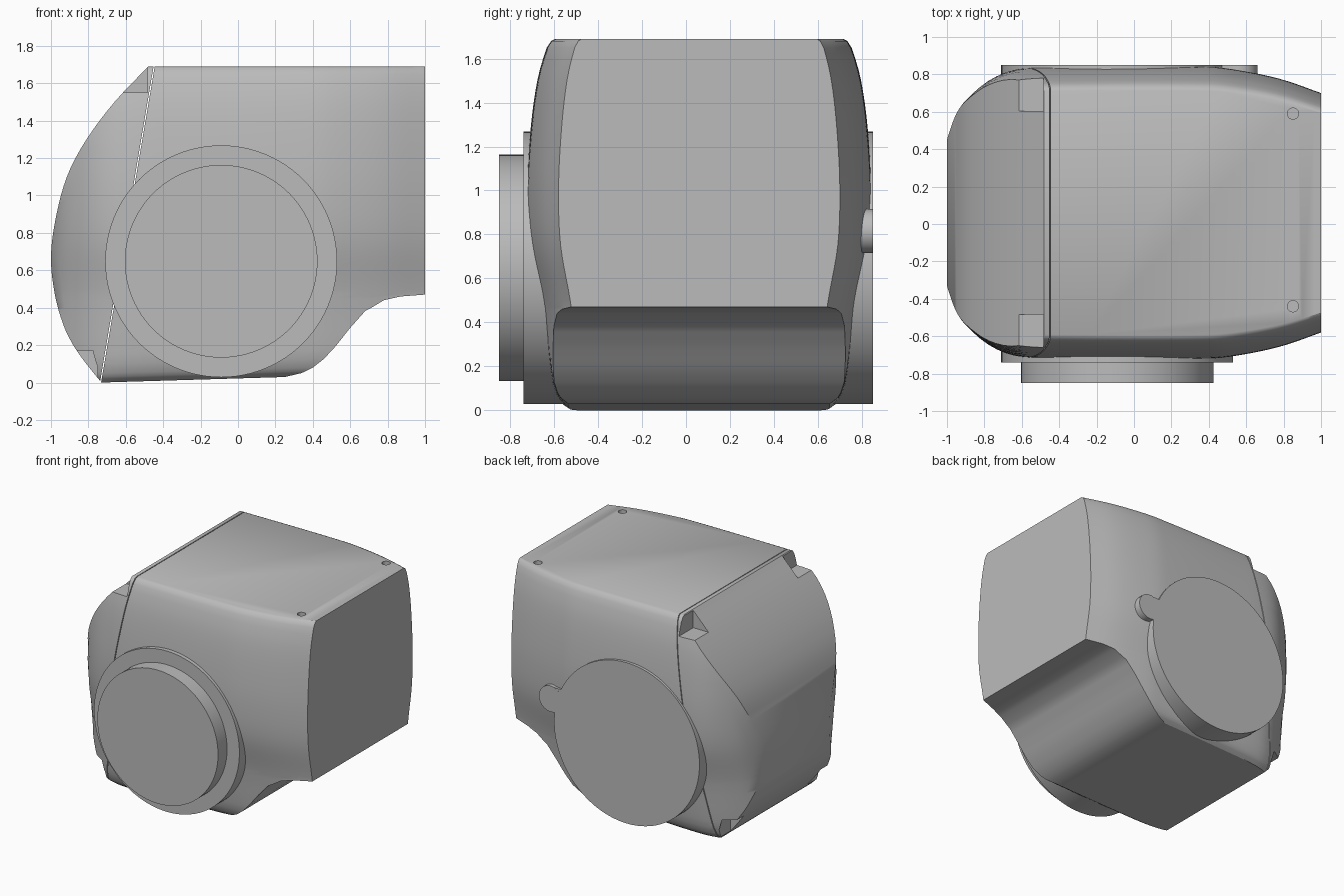
import bpy, bmesh, math
from mathutils import Vector, Matrix

cube = bpy.data.objects.get("Cube")
if cube:
    bpy.data.objects.remove(cube, do_unlink=True)

grey = bpy.data.materials.new("light grey")
grey.use_nodes = True
grey.diffuse_color = (0.5, 0.5, 0.5, 1)
grey.node_tree.nodes["Principled BSDF"].inputs["Base Color"].default_value = (0.5, 0.5, 0.5, 1)

MID_Y = 0.06
# Body shape: left end, right end, half width along x, width factor along z
LEFT = [(0, -.73), (.1, -.81), (.2, -.88), (.3, -.93), (.45, -.975), (.65, -1),
        (.85, -.98), (1.1, -.915), (1.3, -.81), (1.5, -.66), (1.69, -.48)]
RIGHT = [(0, .25), (.02, .34), (.05, .4), (.1, .46), (.17, .52), (.28, .6),
         (.38, .68), (.44, .78), (.46, .87), (.47, 1), (1.7, 1)]
WIDTH = [(-1, .4), (-.95, .53), (-.9, .6), (-.8, .69), (-.7, .745), (-.6, .77),
         (-.4, .78), (.4, .78), (.6, .755), (.8, .71), (1, .64)]
TAPER = [(0, .76), (.03, .81), (.1, .85), (.47, .91), (.75, .985), (1, 1),
         (1.27, .98), (1.5, .94), (1.65, .885), (1.68, .86), (1.69, .835)]


def curve(keys, t, smooth=True):
    """Interpolate a key list, smoothly or with straight pieces."""
    t = min(max(t, keys[0][0]), keys[-1][0])
    i = next(k for k in range(len(keys) - 1) if t <= keys[k + 1][0])
    (a, p), (b, q) = keys[i], keys[i + 1]
    u = (t - a) / (b - a)
    if not smooth:
        return p + (q - p) * u

    def slope(k):
        lo, hi = keys[max(k - 1, 0)], keys[min(k + 1, len(keys) - 1)]
        return (hi[1] - lo[1]) / (hi[0] - lo[0]) * (b - a)
    m, n = slope(i), slope(i + 1)
    return (p * (2*u**3 - 3*u*u + 1) + m * (u**3 - 2*u*u + u)
            + q * (3*u*u - 2*u**3) + n * (u**3 - u*u))


def finish(name, bm):
    bmesh.ops.recalc_face_normals(bm, faces=bm.faces)
    me = bpy.data.meshes.new(name)
    bm.to_mesh(me)
    bm.free()
    me.materials.append(grey)
    ob = bpy.data.objects.new(name, me)
    bpy.context.collection.objects.link(ob)
    return ob


def activate(ob):
    bpy.ops.object.select_all(action='DESELECT')
    ob.select_set(True)
    bpy.context.view_layer.objects.active = ob


def shade(ob):
    activate(ob)
    bpy.ops.object.shade_smooth_by_angle(angle=math.radians(32))


def body_mesh(steps=44):
    """Stack of plan outlines from the underside to the top."""
    bm = bmesh.new()
    levels = sorted({k[0] for k in RIGHT[:-1]} | {k[0] for k in TAPER}
                    | {round(.05 * i, 2) for i in range(1, 34)})
    rings = []
    for z in levels:
        x0, x1 = curve(LEFT, z), curve(RIGHT, z, False)
        xs = [x0 + (x1 - x0) * i / steps for i in range(steps + 1)]
        ring = []
        for side, row in ((-1, xs), (1, xs[::-1])):
            for x in row:
                half = curve(WIDTH, x) * curve(TAPER, z)
                lift = .03 * (x + .73) * max(0, 1 - z / .4)
                ring.append(bm.verts.new((x, MID_Y + side * half, z + lift)))
        rings.append(ring)
    for low, high in zip(rings, rings[1:]):
        for i in range(len(low)):
            j = (i + 1) % len(low)
            bm.faces.new((low[i], low[j], high[j], high[i]))
    bm.faces.new(rings[0])
    bm.faces.new(rings[-1])
    return bm


def half_body(name, keep_right):
    """One side of the slanted seam, with a hairline gap."""
    bm = body_mesh()
    normal = Vector((1.65, 0, -.28)).normalized()
    co = Vector((-.45, 0, 1.68)) + normal * (.003 if keep_right else -.003)
    cut = bmesh.ops.bisect_plane(bm, geom=bm.verts[:] + bm.edges[:] + bm.faces[:],
                                 plane_co=co, plane_no=normal,
                                 clear_inner=keep_right, clear_outer=not keep_right)
    edges = [e for e in cut['geom_cut'] if isinstance(e, bmesh.types.BMEdge)]
    bmesh.ops.holes_fill(bm, edges=edges, sides=0)
    return finish(name, bm)


def cylinder(bm, centre, r, y0, y1, sides=96):
    turn = Matrix.Translation((centre[0], (y0 + y1) / 2, centre[1])) @ Matrix.Rotation(math.pi / 2, 4, 'X')
    bmesh.ops.create_cone(bm, cap_ends=True, segments=sides, radius1=r, radius2=r,
                          depth=abs(y1 - y0), matrix=turn)


def disc(name, centre, r, y0, y1):
    bm = bmesh.new()
    cylinder(bm, centre, r, y0, y1)
    return finish(name, bm)


def box(bm, lo, hi):
    lo, hi = Vector(lo), Vector(hi)
    bmesh.ops.create_cube(bm, size=1, matrix=Matrix.Translation((lo + hi) / 2)
                          @ Matrix.Diagonal((*(hi - lo), 1)))


def carve(ob, cutter):
    mod = ob.modifiers.new("carve", 'BOOLEAN')
    mod.operation, mod.solver, mod.object = 'DIFFERENCE', 'EXACT', cutter
    activate(ob)
    bpy.ops.object.modifier_apply(modifier=mod.name)
    bpy.data.objects.remove(cutter, do_unlink=True)


# Main housing with two screw holes on top
housing = half_body("housing", True)
bm = bmesh.new()
for y in (-.44, .59):
    bmesh.ops.create_cone(bm, cap_ends=True, segments=24, radius1=.03, radius2=.03,
                          depth=.1, matrix=Matrix.Translation((.85, y, 1.71)))
holes = finish("screw_hole_cutter", bm)
holes.hide_render = True
carve(housing, holes)

# Curved cover with four latch notches
cover = half_body("curved_cover", False)
bm = bmesh.new()
for side in (-1, 1):
    for inner, outer, low, high in ((.545, .72, (-.75, 1.55), (-.485, 1.8)),
                                    (.47, .61, (-1.1, -.1), (-.75, .17))):
        ys = sorted((MID_Y + side * inner, MID_Y + side * outer))
        box(bm, (low[0], ys[0], low[1]), (high[0], ys[1], high[1]))
notches = finish("notch_cutter", bm)
notches.hide_render = True
carve(cover, notches)

# Round bosses on both sides, with a stepped cap at the front
HUB = (-.09, .648)
parts = [housing, cover,
         disc("front_boss", HUB, .62, -.3, -.74),
         disc("front_cap", HUB, .515, -.7, -.85),
         disc("back_boss", HUB, .62, .3, .85),
         disc("back_boss_tab", (.56, .815), .1, .5, .85)]

# Straight neck joining the tab to the back boss
bm = bmesh.new()
box(bm, (.4, .5, .72), (.56, .849, .91))
parts.append(finish("tab_neck", bm))

for part in parts:
    shade(part)
